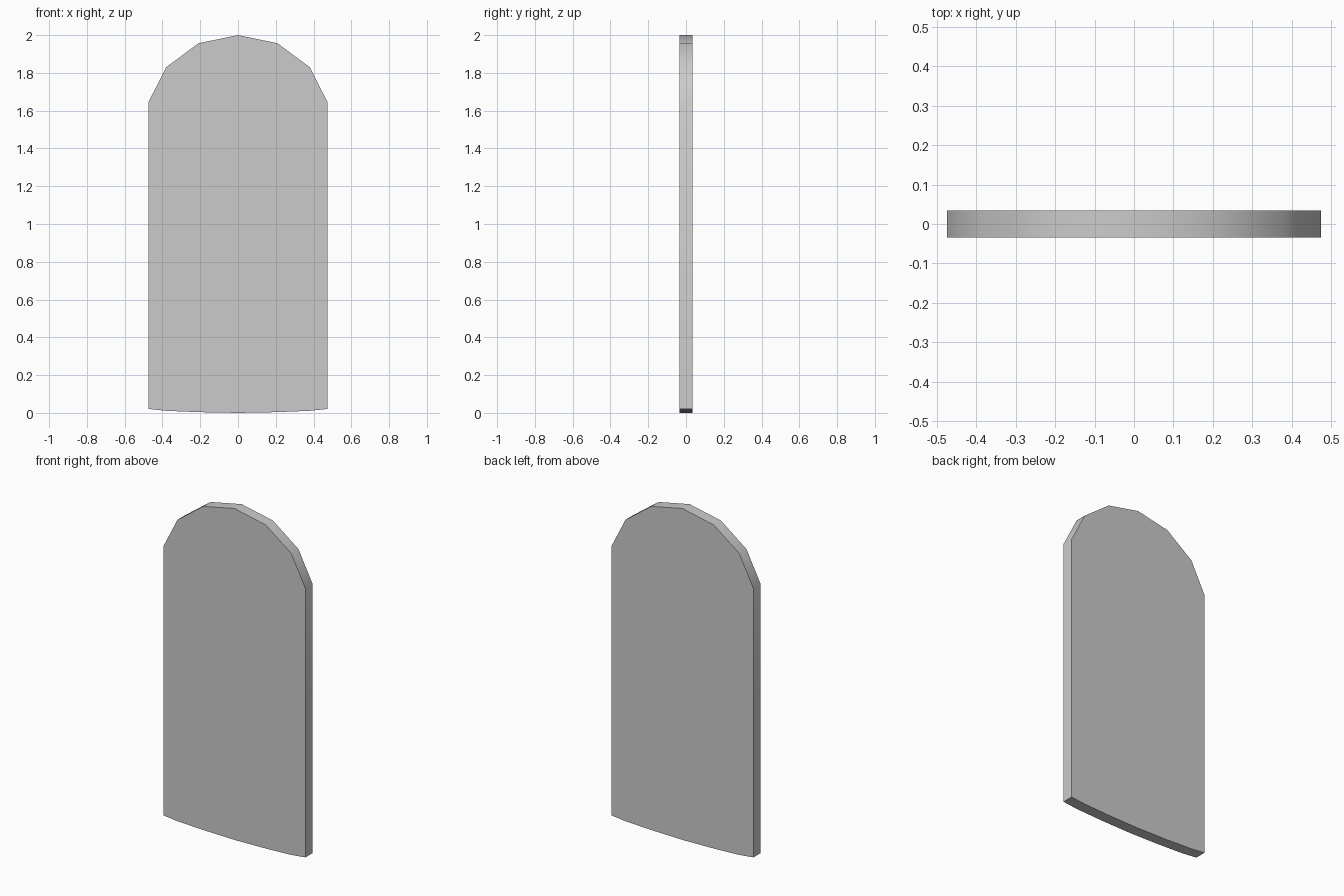
import bpy, bmesh, math

if "Cube" in bpy.data.objects:
    bpy.data.objects.remove(bpy.data.objects["Cube"])

# Right half of the arched outline (x, z), from bottom centre to top centre
half = [(0, 0), (0.21, 0.004), (0.38, 0.011), (0.474, 0.021),
        (0.474, 1.645), (0.38, 1.83), (0.209, 1.957), (0, 2.0)]
outline = half + [(-x, z) for x, z in reversed(half[1:-1])]
thickness = 0.069

# Flat arched panel extruded through its thickness
bm = bmesh.new()
face = bm.faces.new([bm.verts.new((x, -thickness / 2, z)) for x, z in outline])
result = bmesh.ops.extrude_face_region(bm, geom=[face], use_keep_orig=True)
back = [g for g in result["geom"] if isinstance(g, bmesh.types.BMVert)]
bmesh.ops.translate(bm, verts=back, vec=(0, thickness, 0))
bmesh.ops.recalc_face_normals(bm, faces=bm.faces)

mesh = bpy.data.meshes.new("arched_panel")
bm.to_mesh(mesh)
bm.free()
panel = bpy.data.objects.new("arched_panel", mesh)
bpy.context.collection.objects.link(panel)

# Smooth rim, sharp outline and bottom corners
bpy.context.view_layer.objects.active = panel
panel.select_set(True)
bpy.ops.object.shade_smooth_by_angle(angle=math.radians(35))
